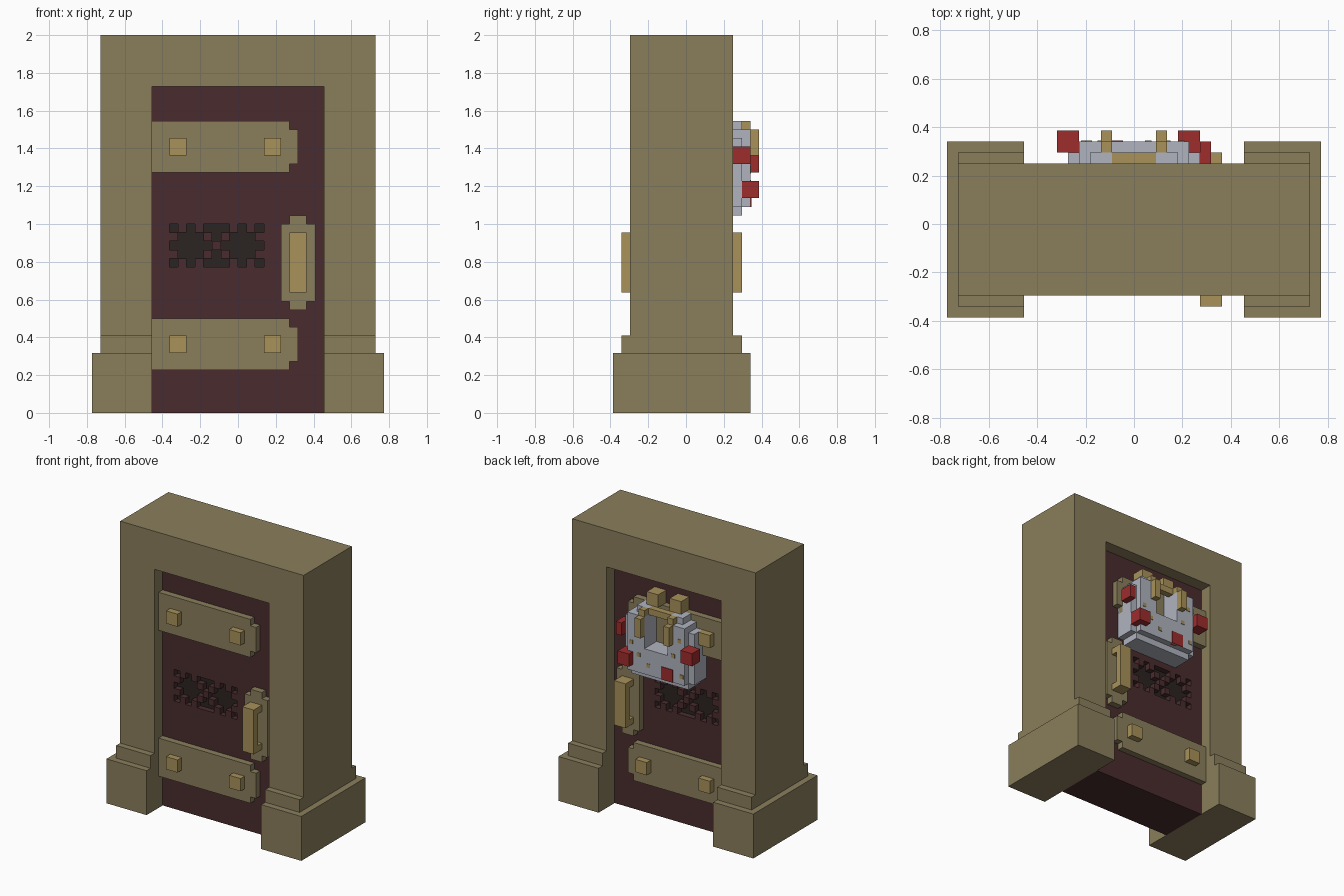
import bpy
import bmesh

if "Cube" in bpy.data.objects:
    bpy.data.objects.remove(bpy.data.objects["Cube"], do_unlink=True)

U = 1 / 22          # one block
DEPTH_MID = 8.5     # block depth that lies on y = 0


def material(name, rgb):
    lin = [((c / 255 + 0.055) / 1.055) ** 2.4 for c in rgb] + [1]
    m = bpy.data.materials.new(name)
    m.use_nodes = True
    m.diffuse_color = lin
    m.node_tree.nodes["Principled BSDF"].inputs["Base Color"].default_value = lin
    return m


STONE = material("sandstone", (138, 126, 91))
DOOR = material("dark maroon", (74, 44, 46))
DARK = material("vent black", (43, 35, 33))
GOLD = material("dull gold", (168, 146, 90))
WHITE = material("pale grey", (176, 180, 191))
RED = material("gem red", (158, 44, 44))


def build(name, mat, boxes):
    """Make one object out of boxes (x0, x1, y0, y1, z0, z1) in blocks."""
    bm = bmesh.new()
    for x0, x1, y0, y1, z0, z1 in boxes:
        verts = bmesh.ops.create_cube(bm, size=1)["verts"]
        for v in verts:
            v.co = ((x1 if v.co.x > 0 else x0) * U,
                    ((y1 if v.co.y > 0 else y0) - DEPTH_MID) * U,
                    (z1 if v.co.z > 0 else z0) * U)
    mesh = bpy.data.meshes.new(name)
    bm.to_mesh(mesh)
    bm.free()
    mesh.materials.append(mat)
    ob = bpy.data.objects.new(name, mesh)
    bpy.context.collection.objects.link(ob)
    return ob


def both_sides(name, mat, boxes):
    """Front part plus its copy on the back of the door."""
    build("front_" + name, mat, boxes)
    build("back_" + name, mat,
          [(a, b, 16 - d, 16 - c, e, f) for a, b, c, d, e, f in boxes])


def mirror_x(boxes):
    return boxes + [(-b, -a, c, d, e, f) for a, b, c, d, e, f in boxes]


# Stone frame and stepped feet
build("frame", STONE, mirror_x([(10, 16, 2, 14, 9, 38)]) + [(-16, 16, 2, 14, 38, 44)])
build("feet", STONE, mirror_x([(10, 17, 0, 16, 0, 7), (10, 16, 1, 15, 7, 9)]))

# Door core, with a skin on each side that leaves the vent holes open
build("door_core", DOOR, [(-10, 10, 5, 11, 0, 38)])
VENT = ["#.#.###.#.#",
        ".###.#.###.",
        "#####.#####",
        ".###.#.###.",
        "#.#.###.#.#"]
skin = [(-10, 10, 4, 5, 0, 17), (-10, 10, 4, 5, 22, 38),
        (-10, -8, 4, 5, 17, 22), (3, 10, 4, 5, 17, 22)]
for row, line in enumerate(VENT):
    for col, cell in enumerate(line):
        if cell == ".":
            skin.append((col - 8, col - 7, 4, 5, 21 - row, 22 - row))
both_sides("door_skin", DOOR, skin)
both_sides("vent_backing", DARK, [(-8, 3, 4.9, 5, 17, 22)])

# Hinge bands with studs
for name, z in (("lower", 5), ("upper", 28)):
    both_sides(name + "_band", STONE,
               [(-10, 6, 3, 4, z, z + 6), (6, 7, 3, 4, z + 1, z + 5)])
    both_sides(name + "_studs", GOLD,
               [(x, x + 2, 2, 3, z + 2, z + 4) for x in (-8, 3)])

# Handle plate and grip
both_sides("handle_plate", STONE,
           [(5, 9, 3, 4, 13, 22), (6, 8, 3, 4, 12, 13), (6, 8, 3, 4, 22, 23)])
both_sides("handle", GOLD,
           [(6, 8, 1, 2, 14, 21), (6, 8, 2, 3, 14, 15), (6, 8, 2, 3, 20, 21)])

# Pale ornament on the back, with a slot open at the top
build("ornament_body", WHITE,
      [(-5, 5, 12, 16, 24, 28), (-5, 5, 12, 15, 23, 24)]
      + mirror_x([(2, 5, 12, 16, 28, 33), (5, 6, 12, 15, 24, 32),
                  (2, 4, 12, 15, 33, 34)]))

# Gold arch, pillars and crown blocks
build("ornament_arch", GOLD, [(-2, 2, 14, 15, 33, 34)] + mirror_x(
    [(2, 3, 15, 16, 33, 34), (2, 3, 16, 17, 30, 33), (1, 3, 12, 14, 34, 36)]))

# Red gems
build("ornament_gems", RED,
      [(6, 7, 14, 16, 29, 31), (4, 6, 15, 17, 25, 27),
       (-7, -5, 15, 17, 28, 30), (-3, -1, 15.5, 16.1, 24, 26)])

# Small gold inlays
SPOTS = [(4.3, 28.5), (1.3, 25.5), (-4.1, 30.8), (-3, 28.2), (-4.5, 25.3), (3, 26.8)]
build("ornament_inlays", GOLD,
      [(x - 0.3, x + 0.3, 15.9, 16.08, z - 0.3, z + 0.3) for x, z in SPOTS])
